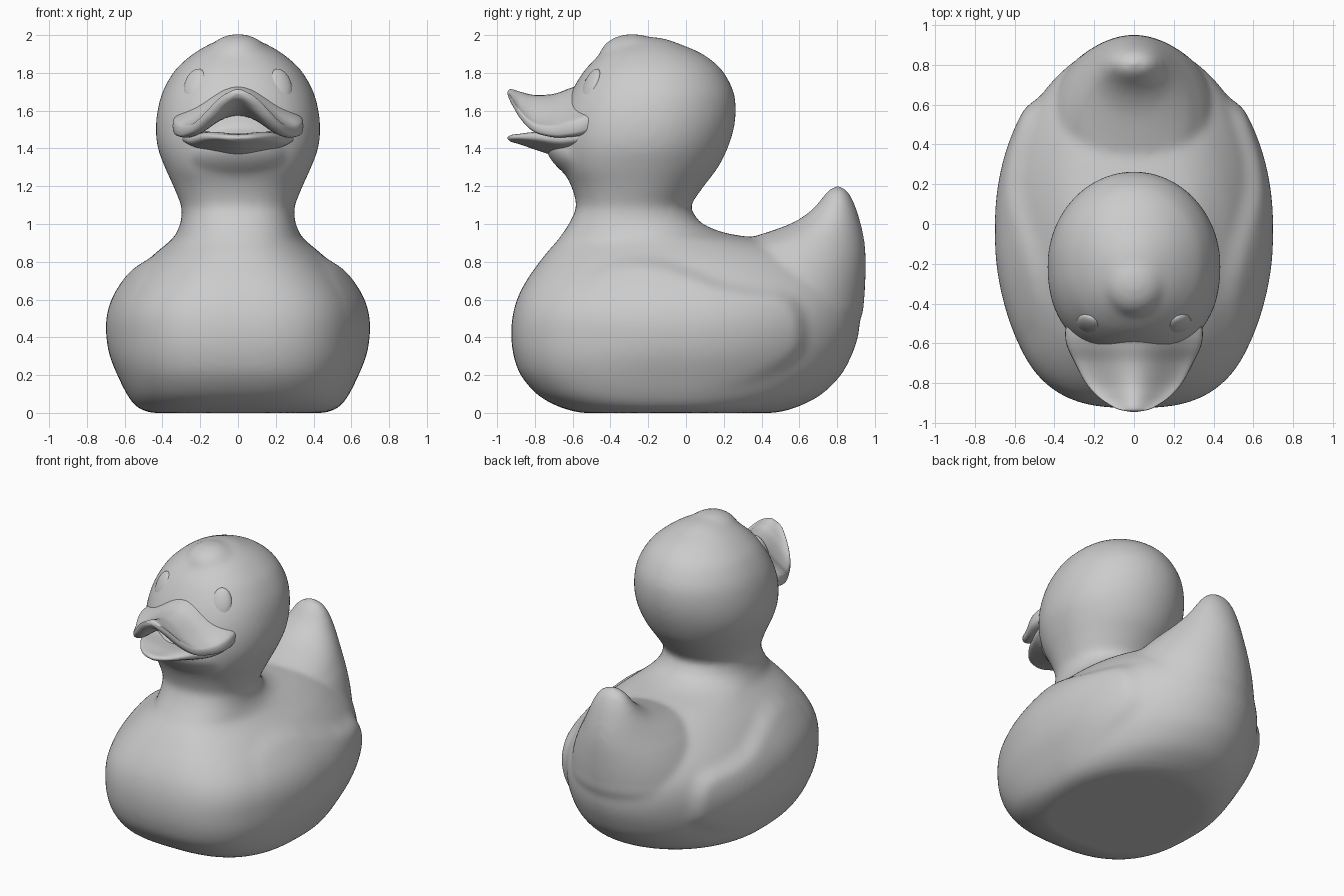
import bpy, bmesh, math
from mathutils import Vector, Matrix

if "Cube" in bpy.data.objects:
    bpy.data.objects.remove(bpy.data.objects["Cube"])


def catmull(rows, steps):
    """Smoothly resample a list of equal-length rows."""
    out = []
    for i in range(len(rows) - 1):
        p = [rows[max(0, min(len(rows) - 1, i + k))] for k in (-1, 0, 1, 2)]
        for s in range(steps):
            t = s / steps
            out.append([0.5 * (2 * b + (c - a) * t + (2 * a - 5 * b + 4 * c - d) * t * t
                               + (3 * b - a - 3 * c + d) * t ** 3) for a, b, c, d in zip(*p)])
    return out + [list(rows[-1])]


def spow(v, e):
    return math.copysign(abs(v) ** e, v)


def ease(t):
    t = max(0, min(1, t))
    return t * t * (3 - 2 * t)


def skin(bm, rings):
    """Bridge closed rings of points and cap both ends."""
    loops = [[bm.verts.new(p) for p in r] for r in rings]
    n = len(loops[0])
    for a, b in zip(loops, loops[1:]):
        for i in range(n):
            j = (i + 1) % n
            bm.faces.new((a[i], a[j], b[j], b[i]))
    bm.faces.new(loops[0][::-1])
    bm.faces.new(loops[-1])


def level_loft(bm, rows, squareness, n=200, push=None):
    """Stack horizontal egg rings given as (z, y front, y back, half width)."""
    rings = []
    for z, yf, yb, rx in catmull(rows, 6):
        cy, ry, ring = (yf + yb) / 2, (yb - yf) / 2, []
        for i in range(n):
            a = 2 * math.pi * i / n
            e = 2 / (squareness(z) if math.sin(a) < 0 else 2.0)
            x, y = rx * spow(math.cos(a), e), cy + ry * spow(math.sin(a), e)
            if push and abs(x) > 0.05:
                x += math.copysign(push(y, z), x)
            ring.append((x, y, z))
        rings.append(ring)
    skin(bm, rings)


def ellipsoid(bm, centre, radii, turn=Matrix.Identity(4)):
    bmesh.ops.create_uvsphere(bm, u_segments=32, v_segments=16, radius=1,
                              matrix=Matrix.Translation(centre) @ turn @ Matrix.Diagonal((*radii, 1)))


def finish(name, bm):
    bmesh.ops.recalc_face_normals(bm, faces=bm.faces[:])
    me = bpy.data.meshes.new(name)
    bm.to_mesh(me)
    bm.free()
    me.polygons.foreach_set("use_smooth", [True] * len(me.polygons))
    ob = bpy.data.objects.new(name, me)
    bpy.context.collection.objects.link(ob)
    return ob


# Wing outline in the side plane (y, z)
WING = [Vector(p) for p in [
    (-.66, .5), (-.54, .76), (-.4, .83), (-.25, .845), (-.1, .825), (.05, .77), (.2, .71),
    (.35, .68), (.5, .665), (.59, .625), (.645, .53), (.66, .42), (.65, .32), (.56, .23),
    (.35, .12), (.1, .05), (-.2, .04), (-.5, .10), (-.66, .25)]]


def wing_push(y, z):
    """Raise the body inside the wing outline, fading out toward the front and below."""
    inside, dist = False, 9.0
    p = Vector((y, z))
    for a, b in zip(WING, WING[1:] + WING[:1]):
        if (a.y > z) != (b.y > z) and y < a.x + (z - a.y) * (b.x - a.x) / (b.y - a.y):
            inside = not inside
        t = max(0, min(1, (p - a).dot(b - a) / (b - a).length_squared))
        dist = min(dist, (p - a - (b - a) * t).length)
    return .042 * ease(dist / .08) * ease((y + .68) / .6) * ease((z - .04) / .42) if inside else 0


# Body, neck and head in one loft, fused with tail, chin and crown tuft
bm = bmesh.new()
level_loft(bm, [
    (0, -.55, .46, .45), (.01, -.6, .52, .495), (.04, -.69, .61, .545), (.1, -.79, .72, .587),
    (.2, -.875, .82, .625), (.3, -.912, .875, .65), (.4, -.925, .91, .657), (.5, -.92, .92, .655),
    (.6, -.895, .905, .628), (.7, -.845, .85, .57), (.8, -.775, .74, .487), (.86, -.727, .64, .42),
    (.905, -.687, .49, .366), (.93, -.668, .34, .342), (.955, -.65, .2, .325),
    (1, -.62, .09, .306), (1.05, -.595, .045, .298), (1.1, -.58, .028, .302),
    (1.2, -.607, .095, .342), (1.3, -.655, .17, .387), (1.4, -.67, .22, .424),
    (1.5, -.668, .252, .435), (1.6, -.648, .264, .426), (1.7, -.607, .252, .399),
    (1.8, -.547, .202, .344), (1.86, -.495, .145, .288), (1.91, -.44, .07, .224),
    (1.95, -.37, -.025, .155), (1.978, -.31, -.1, .09), (1.99, -.25, -.17, .03)],
    lambda z: 2.8 - .5 * ease((z - .5) / .5), 200, wing_push)
level_loft(bm, [
    (.3, .1, .8, .36), (.5, .02, .925, .44), (.6, 0, .943, .435), (.7, 0, .95, .41), (.8, .06, .952, .36),
    (.86, .16, .95, .315), (.9, .25, .946, .283), (.95, .41, .938, .238), (1, .55, .926, .198),
    (1.05, .635, .912, .166), (1.1, .69, .895, .138), (1.15, .73, .872, .106),
    (1.18, .755, .85, .074), (1.203, .79, .815, .02)], lambda z: 2, 160)
ellipsoid(bm, (0, -.5, 1.335), (.28, .27, .135), Matrix.Rotation(math.radians(-27), 4, 'X'))
ellipsoid(bm, (0, -.285, 1.885), (.165, .175, .122))
body = finish("body", bm)
mod = body.modifiers.new("fuse", 'REMESH')
mod.mode, mod.voxel_size, mod.use_smooth_shade = 'VOXEL', .016, True
mod = body.modifiers.new("relax", 'SMOOTH')
mod.factor, mod.iterations = .5, 20


def bill(name, rows, power, n=64):
    """Arched bill from rows (y, half width, mid height, edge height, half thickness)."""
    rings = []
    for y, w, mc, me, th in catmull(rows, 6):
        ring = []
        for i in range(n):
            a = 2 * math.pi * i / n
            u, s = math.cos(a), math.sin(a)
            arch = me + (mc - me) * (1 + math.cos(math.pi * u)) / 2
            ring.append((w * u, y, arch + th * spow(s, power)))
        rings.append(ring)
    bm = bmesh.new()
    skin(bm, rings)
    return finish(name, bm)


# Upper and lower bill
bill("upper_bill", [
    (-.38, .30, 1.66, 1.53, .06), (-.5, .338, 1.66, 1.53, .075), (-.56, .346, 1.655, 1.518, .08),
    (-.62, .335, 1.645, 1.505, .072), (-.7, .297, 1.634, 1.492, .055), (-.8, .243, 1.64, 1.51, .043),
    (-.87, .18, 1.662, 1.57, .036), (-.915, .115, 1.682, 1.64, .03),
    (-.935, .07, 1.69, 1.675, .022), (-.945, .015, 1.693, 1.69, .006)], .5)
bill("lower_bill", [
    (-.38, .28, 1.42, 1.46, .05), (-.52, .305, 1.41, 1.46, .06), (-.6, .288, 1.41, 1.455, .065),
    (-.65, .27, 1.412, 1.45, .063), (-.7, .245, 1.417, 1.45, .056), (-.8, .19, 1.436, 1.46, .042),
    (-.88, .13, 1.448, 1.46, .026), (-.925, .075, 1.453, 1.458, .018),
    (-.945, .015, 1.455, 1.456, .005)], .8)

# Eyes: shallow ovals lying on the head
for side, name in ((1, "eye_right"), (-1, "eye_left")):
    normal = Vector((.42 * side, -.82, .38))
    bm = bmesh.new()
    ellipsoid(bm, (.225 * side, -.502, 1.73), (.066, .032, .098),
              normal.to_track_quat('Y', 'Z').to_matrix().to_4x4())
    finish(name, bm)
